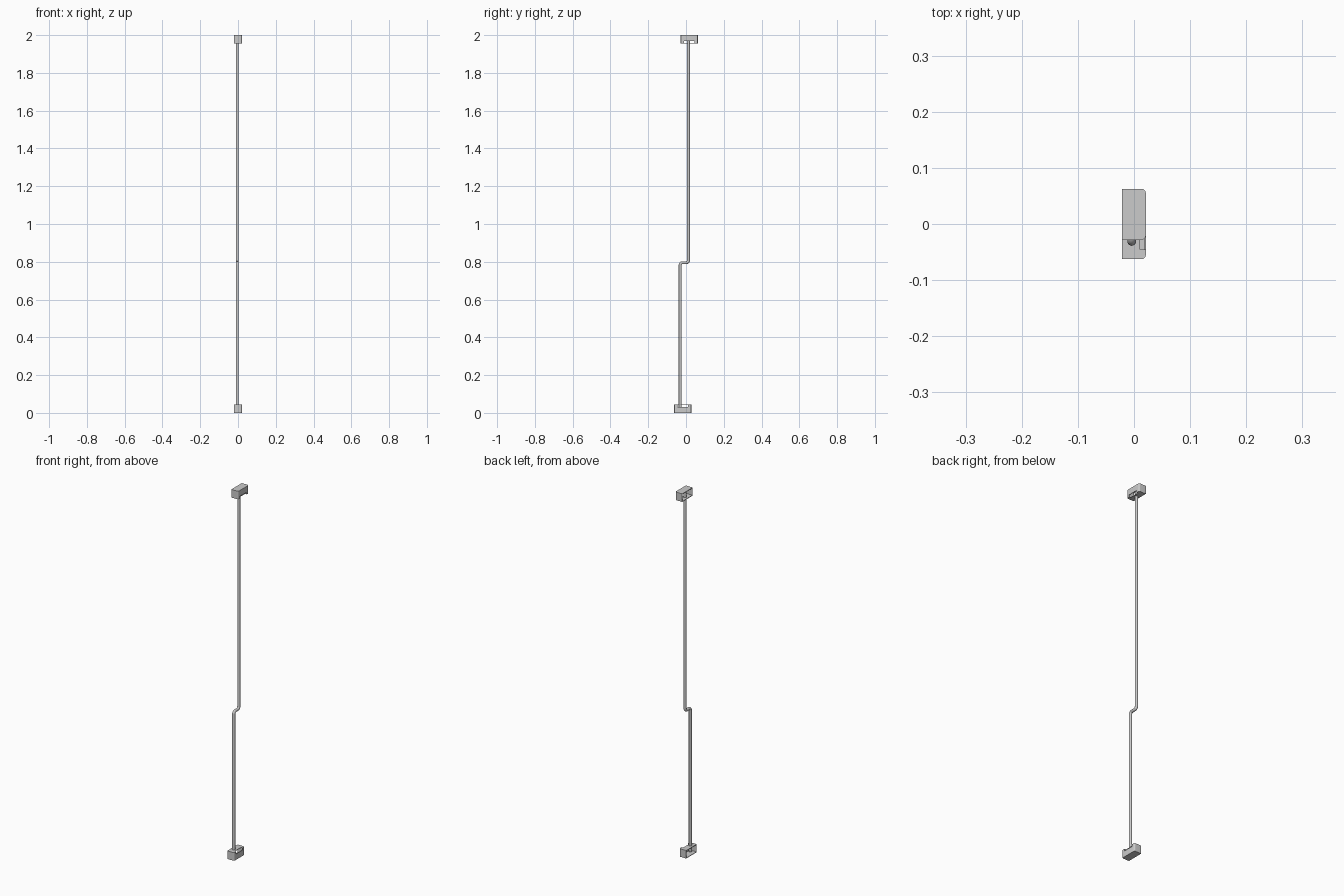
import bpy, math
from mathutils import Vector

if "Cube" in bpy.data.objects:
    bpy.data.objects.remove(bpy.data.objects["Cube"])


def box(name, lo, hi):
    bpy.ops.mesh.primitive_cube_add(size=1)
    ob = bpy.context.object
    ob.name = name
    lo, hi = Vector(lo), Vector(hi)
    ob.location = (lo + hi) / 2
    ob.scale = hi - lo
    bpy.ops.object.transform_apply(location=True, scale=True)
    return ob


def activate(ob):
    bpy.ops.object.select_all(action='DESELECT')
    ob.select_set(True)
    bpy.context.view_layer.objects.active = ob


def cut(ob, lo, hi):
    cutter = box("cutter", lo, hi)
    cutter.hide_render = True
    activate(ob)
    mod = ob.modifiers.new("cut", 'BOOLEAN')
    mod.operation = 'DIFFERENCE'
    mod.solver = 'EXACT'
    mod.object = cutter
    bpy.ops.object.modifier_apply(modifier=mod.name)
    bpy.data.objects.remove(cutter, do_unlink=True)


X, L, H, T = 0.021, 0.0453, 0.044, 0.003   # half width, half length, height, wall


def housing(name, yc, top):
    z0 = 2 - H if top else 0
    z1 = z0 + H
    ob = box(name, (-X, yc - L, z0), (X, yc + L, z1))
    # rounded vertical corners on the closed side
    w = ob.data.attributes.new("bevel_weight_edge", 'FLOAT', 'EDGE')
    for e in ob.data.edges:
        a, b = (ob.data.vertices[i].co for i in e.vertices)
        if a.x > 0 and b.x > 0 and abs(a.z - b.z) > H / 2:
            w.data[e.index].value = 1.0
    bev = ob.modifiers.new("round", 'BEVEL')
    bev.limit_method = 'WEIGHT'
    bev.width = 0.007
    bev.segments = 5
    bpy.ops.object.modifier_apply(modifier=bev.name)
    # hollow, open towards -x
    cut(ob, (-X - 0.01, yc - L + T, z0 + T), (X - T, yc + L - T, z1 - T))
    # slot along the inner edge of the closed side
    zs = (z0 - 0.01, z0 + 0.012) if top else (z1 - 0.012, z1 + 0.01)
    cut(ob, (0.011, yc - 0.028, zs[0]), (X + 0.01, yc + 0.028, zs[1]))
    activate(ob)
    bpy.ops.object.shade_smooth_by_angle(angle=math.radians(30))


housing("bottom_housing", -0.0172, False)
housing("top_housing", 0.0172, True)

# cranked rod
XR, Y0, Y1, ZJ, R = -0.004, -0.031, 0.013, 0.795, 0.012
pts = [(Y0, 0.012)]
for i in range(7):
    a = math.radians(180 - 15 * i)
    pts.append((Y0 + R + R * math.cos(a), ZJ - R + R * math.sin(a)))
for i in range(7):
    a = math.radians(-90 + 15 * i)
    pts.append((Y1 - R + R * math.cos(a), ZJ + R + R * math.sin(a)))
pts.append((Y1, 1.988))

cu = bpy.data.curves.new("cranked_rod", 'CURVE')
cu.dimensions = '3D'
cu.bevel_depth = 0.0078
cu.bevel_resolution = 6
cu.use_fill_caps = True
sp = cu.splines.new('POLY')
sp.points.add(len(pts) - 1)
for p, (y, z) in zip(sp.points, pts):
    p.co = (XR, y, z, 1)
rod = bpy.data.objects.new("cranked_rod", cu)
bpy.context.collection.objects.link(rod)
activate(rod)
bpy.ops.object.convert(target='MESH')
bpy.ops.object.shade_smooth_by_angle(angle=math.radians(40))
